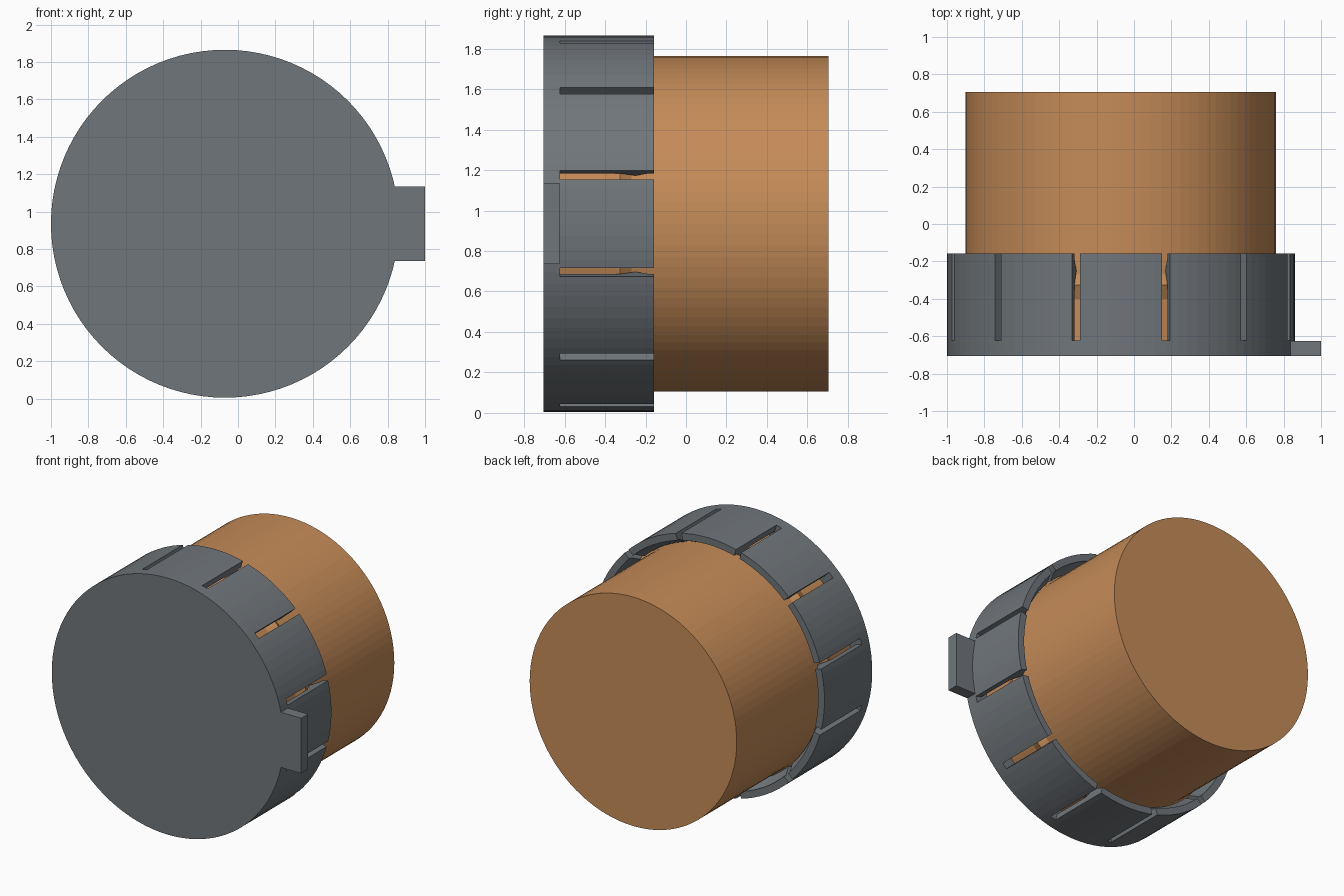
import bpy, bmesh, math
from mathutils import Matrix, Vector

cube = bpy.data.objects.get("Cube")
if cube:
    bpy.data.objects.remove(cube, do_unlink=True)

CENTRE = Vector((-0.07, 0, 0.935))
SEGMENTS = 96
SLOTS = 12
FRONT, PLATE_BACK, RIM = -0.705, -0.625, -0.158


def material(name, colour):
    mat = bpy.data.materials.new(name)
    mat.use_nodes = True
    mat.diffuse_color = colour
    mat.node_tree.nodes["Principled BSDF"].inputs["Base Color"].default_value = colour
    return mat


def finish(bm, name, mat):
    bmesh.ops.recalc_face_normals(bm, faces=bm.faces[:])
    mesh = bpy.data.meshes.new(name)
    bm.to_mesh(mesh)
    bm.free()
    mesh.materials.append(mat)
    obj = bpy.data.objects.new(name, mesh)
    bpy.context.collection.objects.link(obj)
    return obj


def lathe(name, profile, mat):
    """Revolve (radius, y) points about the y axis and close both ends."""
    bm = bmesh.new()
    rings = []
    for radius, y in profile:
        angles = [math.tau * i / SEGMENTS for i in range(SEGMENTS)]
        rings.append([bm.verts.new(CENTRE + Vector((radius * math.cos(a), y, radius * math.sin(a))))
                      for a in angles])
    for a, b in zip(rings, rings[1:]):
        for i in range(SEGMENTS):
            j = (i + 1) % SEGMENTS
            bm.faces.new((a[i], a[j], b[j], b[i]))
    bm.faces.new(rings[0])
    bm.faces.new(rings[-1])
    return finish(bm, name, mat)


def add_box(bm, low, high, angle=0):
    """Box placed relative to the cap axis, turned about it by angle."""
    low, high = Vector(low), Vector(high)
    place = (Matrix.Translation(CENTRE) @ Matrix.Rotation(angle, 4, 'Y')
             @ Matrix.Translation((low + high) / 2) @ Matrix.Diagonal((*(high - low), 1)))
    bmesh.ops.create_cube(bm, size=1, matrix=place)


def boolean(target, tool, operation):
    mod = target.modifiers.new(operation, 'BOOLEAN')
    mod.operation, mod.object, mod.solver = operation, tool, 'EXACT'
    bpy.context.view_layer.objects.active = target
    bpy.ops.object.modifier_apply(modifier=mod.name)
    bpy.data.objects.remove(tool, do_unlink=True)


grey = material("slate grey", (0.162, 0.181, 0.198, 1))
orange = material("amber brown", (0.56, 0.26, 0.098, 1))

# Container body with a retaining ridge around the neck
lathe("container_body", [(0.83, PLATE_BACK), (0.83, -0.40), (0.865, -0.325),
                         (0.83, -0.27), (0.83, 0.705)], orange)

# Snap cap: end plate, thin skirt and an inner catch ridge near the rim
cap = lathe("snap_cap", [(0.88, PLATE_BACK), (0.88, -0.33), (0.838, -0.25), (0.88, -0.18),
                         (0.88, RIM), (0.93, RIM), (0.93, FRONT)], grey)

# Slots dividing the skirt into flexible fingers
bm = bmesh.new()
for i in range(SLOTS):
    add_box(bm, (0.8, PLATE_BACK + 0.002, -0.022), (1.0, -0.1, 0.022),
            math.tau * (i + 0.5) / SLOTS)
boolean(cap, finish(bm, "slot_cutter", grey), 'DIFFERENCE')

# Finger tab on the side of the end plate
bm = bmesh.new()
add_box(bm, (0.7, FRONT, -0.2), (1.07, PLATE_BACK, 0.2))
boolean(cap, finish(bm, "lift_tab", grey), 'UNION')
